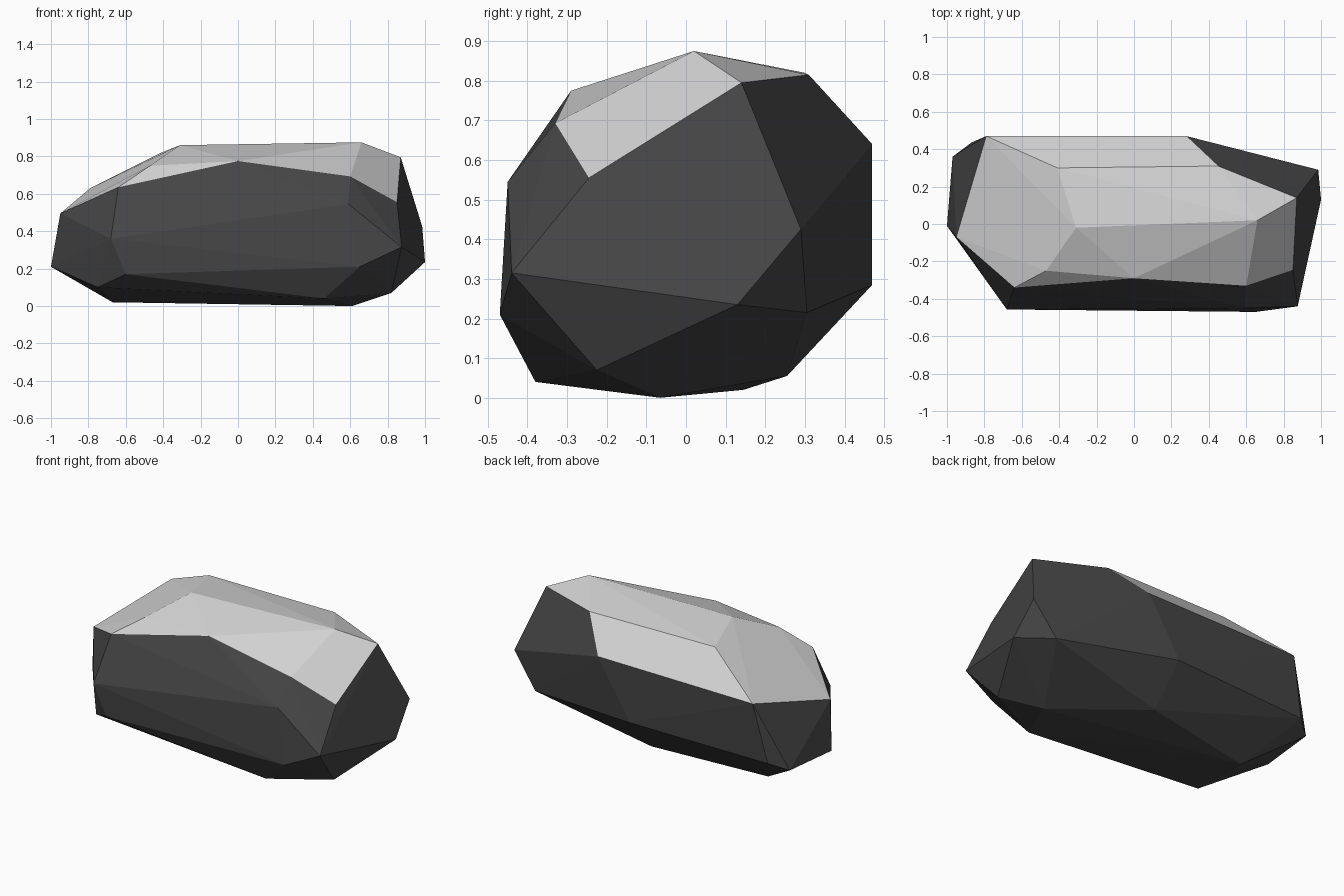
import bpy
import bmesh
import math
from mathutils import Vector

# Remove only the default cube
default_cube = bpy.data.objects.get("Cube")
if default_cube:
    bpy.data.objects.remove(default_cube, do_unlink=True)


def make_material(name, grey):
    """Flat neutral colour shown in both the viewport and a render."""
    material = bpy.data.materials.new(name)
    material.use_nodes = True
    colour = (grey, grey, grey, 1)
    material.diffuse_color = colour
    shader = material.node_tree.nodes["Principled BSDF"]
    shader.inputs["Base Color"].default_value = colour
    shader.inputs["Roughness"].default_value = 1
    return material


# Corners of the pale cap: rim first, then its raised ridge
cap_corners = [
    (-.79, .47, .63), (.28, .47, .64), (.45, .31, .815), (.87, .14, .795),
    (.85, -.245, .555), (.6, -.33, .693), (-.47, -.25, .75),
    (-.64, -.34, .635), (-.95, -.07, .495),
    (0, -.29, .775), (.66, .02, .875), (-.31, -.02, .86), (-.41, .3, .82),
]

# Corners around the waist of the stone
waist_corners = [
    (-1, -.01, .21), (-.97, .36, .22), (-.87, .435, .265), (.06, .47, .285),
    (.985, .29, .425), (1, .13, .235), (.83, .305, .215),
    (.875, -.44, .315), (.65, -.47, .21), (.59, -.45, .545),
    (-.68, -.457, .36), (-.6, -.445, .17),
]

# Corners of the underside
base_corners = [
    (.06, .255, .055), (-.67, .145, .02), (-.75, -.33, .1),
    (.61, -.065, 0), (.82, -.225, .07), (.46, -.38, .04),
]


def build_boulder(name, cap, body, materials):
    """Wrap the corners in a faceted skin and colour the cap facets."""
    mesh = bpy.data.meshes.new(name)
    bm = bmesh.new()
    cap_verts = {bm.verts.new(Vector(corner)) for corner in cap}
    for corner in body:
        bm.verts.new(Vector(corner))
    bmesh.ops.convex_hull(bm, input=list(bm.verts))

    # A facet belongs to the cap when all its corners do
    for face in bm.faces:
        face.smooth = False
        face.material_index = int(all(v in cap_verts for v in face.verts))

    # Merge nearly flat triangles into clean facets
    bmesh.ops.dissolve_limit(
        bm, angle_limit=math.radians(2), verts=list(bm.verts),
        edges=list(bm.edges), delimit={'MATERIAL'})
    bmesh.ops.recalc_face_normals(bm, faces=list(bm.faces))
    bm.to_mesh(mesh)
    bm.free()

    for material in materials:
        mesh.materials.append(material)
    boulder = bpy.data.objects.new(name, mesh)
    bpy.context.collection.objects.link(boulder)
    return boulder


build_boulder("boulder", cap_corners, waist_corners + base_corners,
              [make_material("dark stone", .06),
               make_material("pale cap", .65)])
